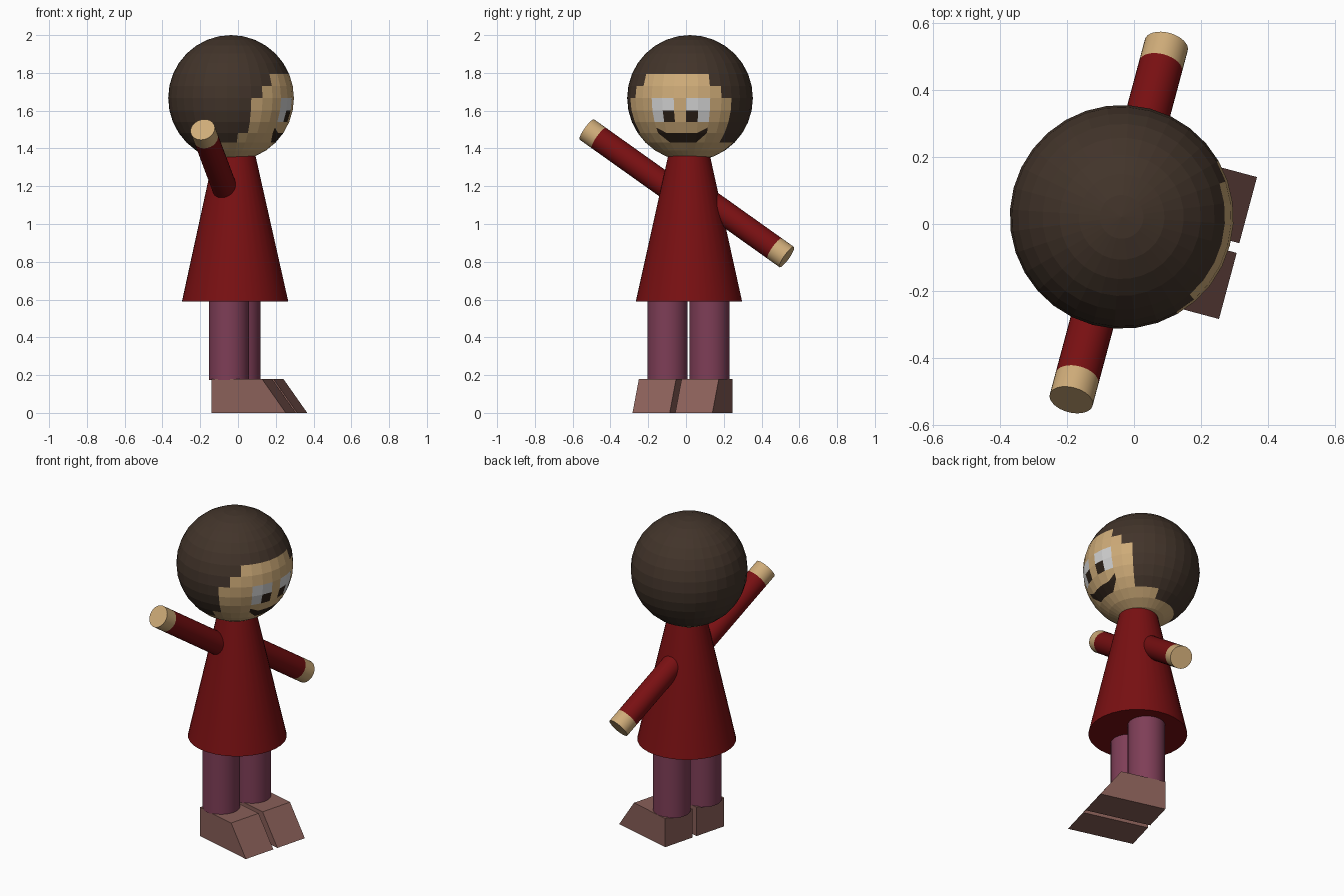
import bpy, bmesh, math
from mathutils import Matrix, Vector

if "Cube" in bpy.data.objects:
    bpy.data.objects.remove(bpy.data.objects["Cube"])

TURN = Matrix.Rotation(math.radians(-15), 4, 'Z')   # whole figure is turned a little
MID = 0.011                                         # sideways centre line


def mat(name, rgb):
    m = bpy.data.materials.new(name)
    m.diffuse_color = (*rgb, 1)
    m.use_nodes = True
    m.node_tree.nodes["Principled BSDF"].inputs["Base Color"].default_value = m.diffuse_color
    return m


HAIR = mat("brown hair", (0.054, 0.034, 0.023))
SKIN = mat("tan skin", (0.62, 0.41, 0.19))
WHITE = mat("eye white", (0.66, 0.66, 0.66))
DARK = mat("dark pupil and mouth", (0.026, 0.015, 0.009))
RED = mat("red cloth", (0.19, 0.005, 0.006))
PURPLE = mat("purple cloth", (0.21, 0.048, 0.095))
SHOE = mat("brown shoe", (0.25, 0.115, 0.098))


def finish(bm, name, mats, smooth=False):
    bm.transform(TURN)
    bmesh.ops.recalc_face_normals(bm, faces=bm.faces)
    me = bpy.data.meshes.new(name)
    bm.to_mesh(me)
    bm.free()
    for m in mats:
        me.materials.append(m)
    ob = bpy.data.objects.new(name, me)
    bpy.context.collection.objects.link(ob)
    if smooth:
        bpy.ops.object.select_all(action='DESELECT')
        bpy.context.view_layer.objects.active = ob
        ob.select_set(True)
        bpy.ops.object.shade_smooth_by_angle(angle=math.radians(40))
    return ob


def tube(name, a, b, r1, r2, material):
    """Capped cone or cylinder from point a to point b."""
    a, b = Vector(a), Vector(b)
    d = b - a
    m = Matrix.Translation((a + b) / 2) @ d.to_track_quat('Z', 'Y').to_matrix().to_4x4()
    bm = bmesh.new()
    bmesh.ops.create_cone(bm, cap_ends=True, segments=32, radius1=r1, radius2=r2,
                          depth=d.length, matrix=m)
    return finish(bm, name, [material], True)


# robe
tube("robe", (-0.019, MID, 0.59), (-0.022, MID, 1.42), 0.282, 0.098, RED)

# legs and wedge shoes
for side, s in (("right", -1), ("left", 1)):
    y = MID - 0.003 + s * 0.115
    tube(side + "_leg", (-0.021, y, 0.175), (-0.021, y, 0.65), 0.107, 0.107, PURPLE)

    bm = bmesh.new()
    y = MID + s * 0.117
    profile = [(-0.09, 0), (0.318, 0), (0.187, 0.18), (-0.09, 0.18)]
    f = bm.faces.new([bm.verts.new((px, y - 0.102, pz)) for px, pz in profile])
    ext = bmesh.ops.extrude_face_region(bm, geom=[f])
    bmesh.ops.translate(bm, vec=(0, 0.204, 0),
                        verts=[v for v in ext["geom"] if isinstance(v, bmesh.types.BMVert)])
    finish(bm, side + "_shoe", [SHOE])

# arms: one raised, one lowered, each ending in a bare hand
slope = math.radians(34.5)
for side, s, tip_y, tip_z in (("right", -1, -0.555, 1.50), ("left", 1, 0.54, 0.825)):
    out = Vector((0, s * math.cos(slope), -s * math.sin(slope)))
    tip = Vector((-0.045, tip_y, tip_z))
    wrist = tip - out * 0.08
    tube(side + "_sleeve", tip - out * 0.6, wrist, 0.066, 0.066, RED)
    tube(side + "_hand", wrist, tip, 0.066, 0.066, SKIN)

# head: sphere cells coloured by row (latitude) and column (direction)
STEP = math.pi / 16
face_span = {1: (-3, 2), 0: (-4, 3), -1: (-5, 4), -2: (-5, 4),
             -3: (-5, 4), -4: (-6, 4), -5: (-8, 7)}
bm = bmesh.new()
bmesh.ops.create_uvsphere(bm, u_segments=32, v_segments=16, radius=0.3335)
cells = {}
for f in bm.faces:
    c = f.calc_center_median()
    col = math.floor(math.atan2(c.y, c.x) / STEP)
    row = math.floor(math.atan2(c.z, math.hypot(c.x, c.y)) / STEP)
    cells[row, col] = f
    lo, hi = face_span.get(row, (99, -99))
    f.material_index = 1 if row < -5 or lo <= col <= hi else 0
    if row in (-1, -2) and col in (-2, -1, 1, 2):                # eyes
        f.material_index = 3 if row == -2 and abs(col) == 1 else 2
    if row == -4 and abs(col) <= 1:                              # mouth middle
        f.material_index = 3


def corner(f, outer, top):
    def off(v):
        return abs(math.atan2(v.co.y, v.co.x) - STEP / 2)
    vs = sorted(f.verts, key=lambda v: v.co.z)
    pair = sorted(vs[2:] if top else vs[:2], key=off)
    return pair[1 if outer else 0]


# mouth corners: split cells so the smile tapers upward
for col in (-2, 2):
    f = cells[-4, col]
    g, _ = bmesh.utils.face_split(f, corner(f, True, True), corner(f, False, False))
    max((f, g), key=lambda q: q.calc_center_median().z).material_index = 3

    f = cells[-3, col]
    low_in = corner(f, False, False)
    a, b = corner(f, True, True), corner(f, True, False)
    edge = next(e for e in f.edges if a in e.verts and b in e.verts)
    _, mid = bmesh.utils.edge_split(edge, a, 0.5)
    g, _ = bmesh.utils.face_split(f, mid, low_in)
    min((f, g), key=lambda q: q.calc_center_median().z).material_index = 3

bm.transform(Matrix.Translation((-0.041, MID, 1.6665)))
finish(bm, "head", [HAIR, SKIN, WHITE, DARK])
